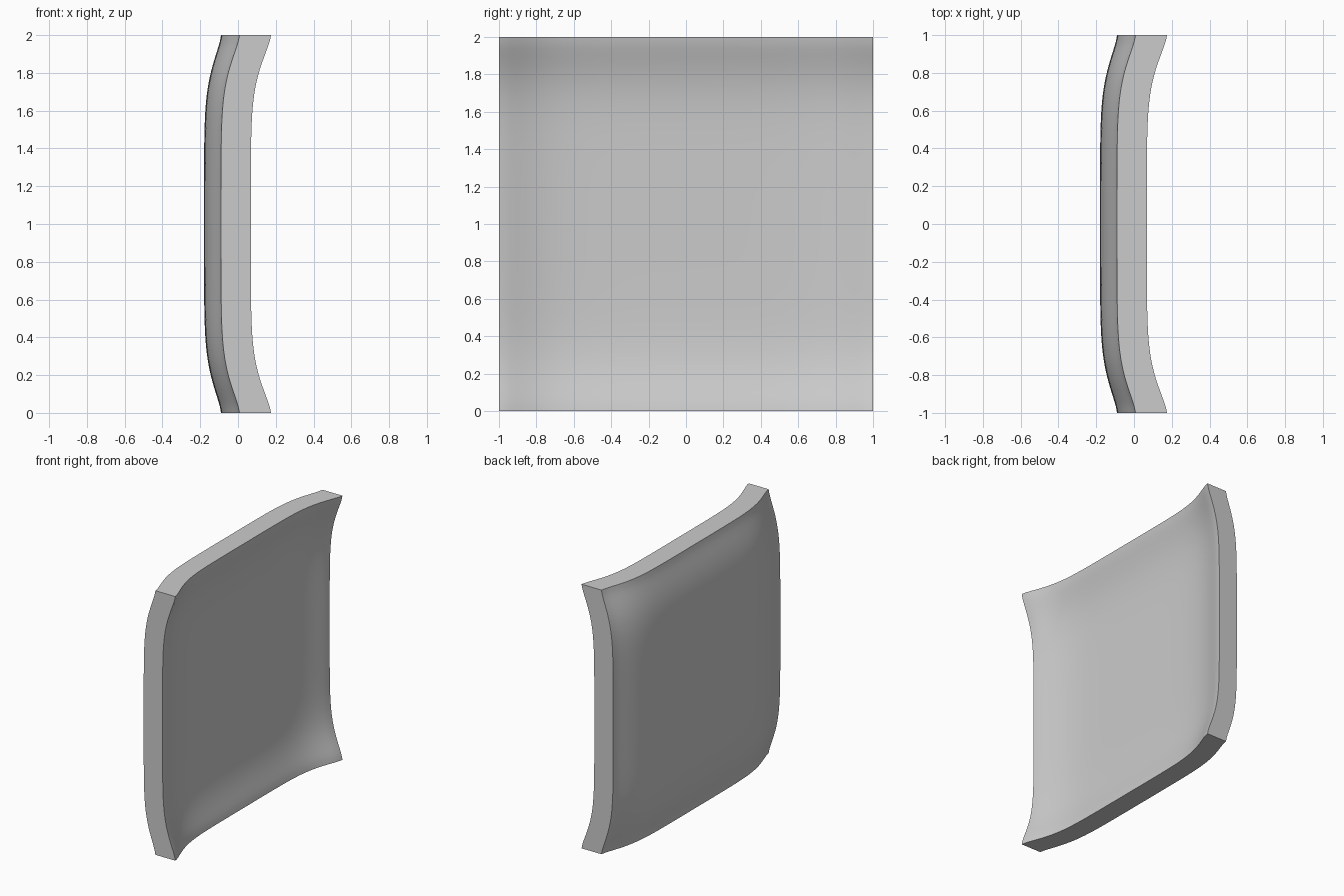
import bpy, bmesh, math

default = bpy.data.objects.get("Cube")
if default:
    bpy.data.objects.remove(default, do_unlink=True)

SEGMENTS = 64


def rim(t):
    """Flared rim profile: 1 at the border, fading to 0 in the middle."""
    d = 1 - min(abs(t), 1)
    return math.exp(-(d / 0.21) ** 1.45)


def dished(u, v, base, corner):
    """Depth of a dished face whose four borders flare outward."""
    a, b = rim(u), rim(v)
    return base + 0.09 * (a + b) + corner * a * b


# Flat sheet, extruded into a slab
bm = bmesh.new()
bmesh.ops.create_grid(bm, x_segments=SEGMENTS, y_segments=SEGMENTS, size=1)
outer = list(bm.verts)
ext = bmesh.ops.extrude_face_region(bm, geom=bm.faces[:], use_keep_orig=True)
inner = [g for g in ext["geom"] if isinstance(g, bmesh.types.BMVert)]

# Stand the slab up and dish both faces
for verts, base, corner in ((outer, -0.18, 0.008), (inner, -0.022, 0.017)):
    for vert in verts:
        u, v = vert.co.x, vert.co.y
        vert.co = (dished(u, v, base, corner), u, v + 1)
bmesh.ops.recalc_face_normals(bm, faces=bm.faces[:])

mesh = bpy.data.meshes.new("dished_panel")
bm.to_mesh(mesh)
bm.free()
panel = bpy.data.objects.new("dished_panel", mesh)
bpy.context.collection.objects.link(panel)

# Plain grey material
grey = bpy.data.materials.new("light grey")
grey.use_nodes = True
colour = (0.6, 0.6, 0.6, 1)
grey.diffuse_color = colour
grey.node_tree.nodes["Principled BSDF"].inputs["Base Color"].default_value = colour
mesh.materials.append(grey)

# Smooth dished faces, crisp border
bpy.context.view_layer.objects.active = panel
panel.select_set(True)
bpy.ops.object.shade_smooth_by_angle(angle=math.radians(35))
